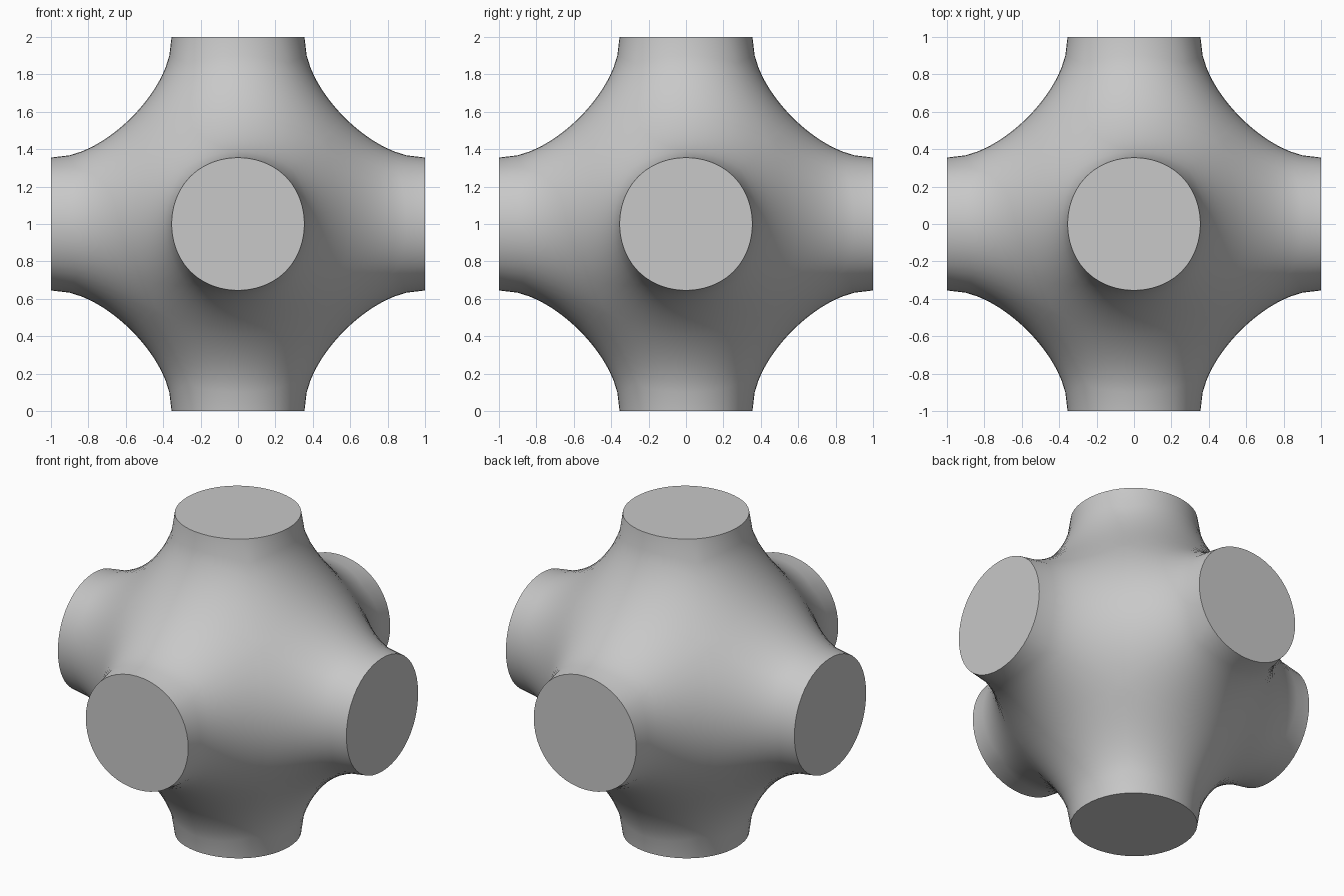
import bpy, bmesh, math
from mathutils import Vector

cube = bpy.data.objects.get("Cube")
if cube:
    bpy.data.objects.remove(cube, do_unlink=True)

SEGMENTS, RINGS = 48, 12


def wave(t):
    return math.cos(math.pi * t) + 0.0565 * math.cos(2 * math.pi * t)


def inside(p):
    """True inside the periodic surface cell that spans -1 to 1."""
    bulge = math.prod(math.sin(math.pi * c / 2) ** 2 for c in p)
    return sum(wave(c) for c in p) + 3.08 * bulge > 0.518


def solve(point_at, low, high):
    """Bisect for the place where the path leaves the solid."""
    for _ in range(30):
        mid = (low + high) / 2
        if inside(point_at(mid)):
            low = mid
        else:
            high = mid
    return point_at(low)


# One arm along +z: rings run from the round rim to the square sector edge
def arm_point(ring, seg):
    a = 2 * math.pi * seg / SEGMENTS
    c, s = math.cos(a), math.sin(a)
    rim = solve(lambda r: Vector((r * c, r * s, 1)), 0.1, 0.6)
    if ring == 0:
        return rim
    edge = Vector((c, s, 0)) / max(abs(c), abs(s)) + Vector((0, 0, 1))
    ray = rim.lerp(edge, ring / RINGS)
    return solve(lambda k: ray * k, 0.2, 1.0)


grid = [[arm_point(r, s) for s in range(SEGMENTS)] for r in range(RINGS + 1)]

# Turn the arm to all six directions and weld the sectors
bm = bmesh.new()
for axis in range(3):
    for sign in (1, -1):
        def turn(p):
            q = (p.x, p.y * sign, p.z * sign)
            return Vector((q[-axis % 3], q[(1 - axis) % 3], q[(2 - axis) % 3]))
        rows = [[bm.verts.new(turn(p)) for p in row] for row in grid]
        bm.faces.new(rows[0])
        for upper, lower in zip(rows, rows[1:]):
            for i in range(SEGMENTS):
                j = (i + 1) % SEGMENTS
                bm.faces.new((upper[i], lower[i], lower[j], upper[j]))
bmesh.ops.remove_doubles(bm, verts=bm.verts, dist=0.0005)
bmesh.ops.recalc_face_normals(bm, faces=bm.faces)
bmesh.ops.translate(bm, verts=bm.verts, vec=(0, 0, 1))

mesh = bpy.data.meshes.new("six_way_junction")
bm.to_mesh(mesh)
bm.free()
junction = bpy.data.objects.new("six_way_junction", mesh)
bpy.context.collection.objects.link(junction)

# Plain grey, smooth body with crisp flat ends
grey = bpy.data.materials.new("light_grey")
grey.use_nodes = True
colour = (0.58, 0.58, 0.58, 1)
grey.diffuse_color = colour
grey.node_tree.nodes["Principled BSDF"].inputs["Base Color"].default_value = colour
mesh.materials.append(grey)

bpy.ops.object.select_all(action="DESELECT")
junction.select_set(True)
bpy.context.view_layer.objects.active = junction
bpy.ops.object.shade_smooth_by_angle(angle=math.radians(40))
